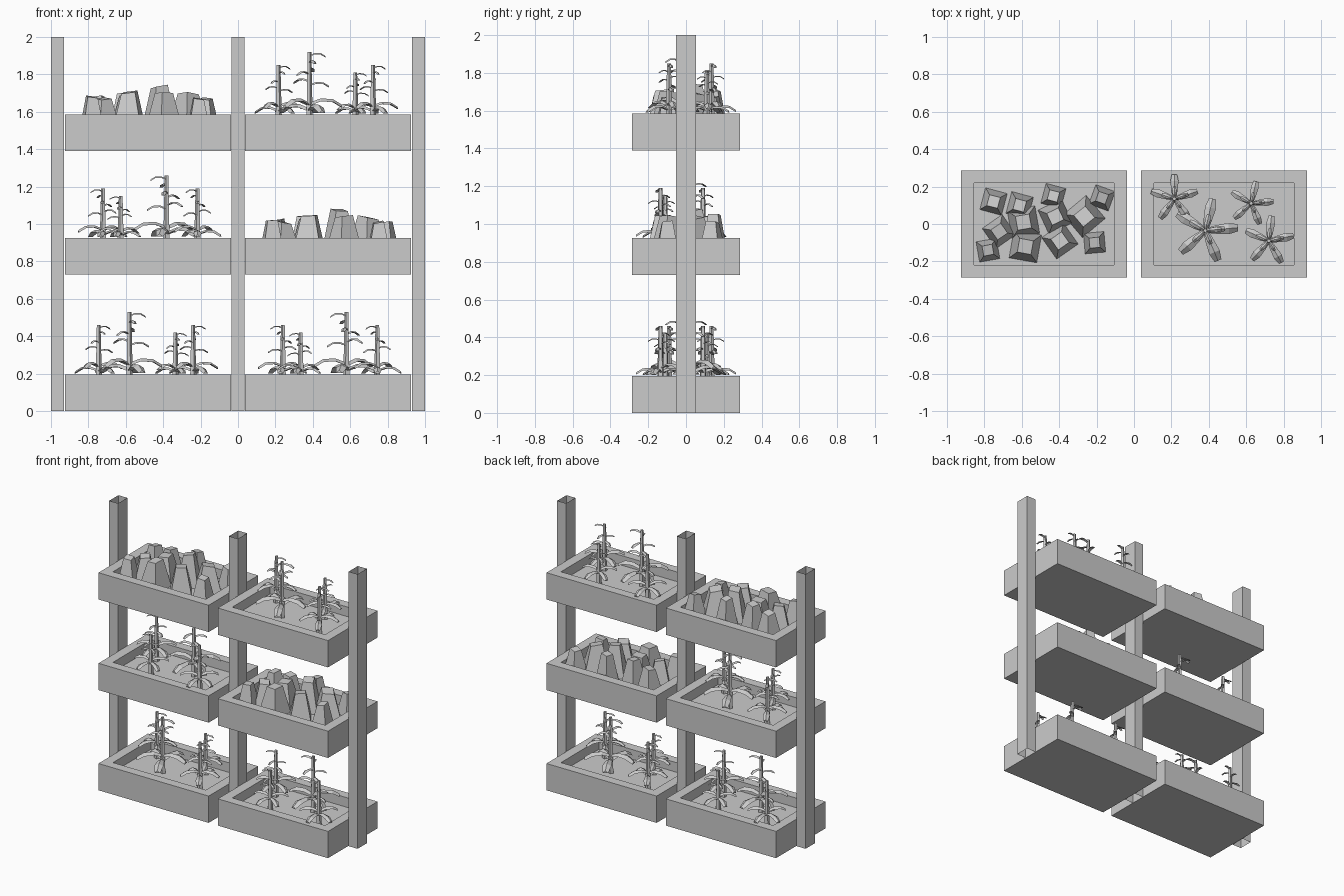
import bpy, bmesh, math, random
from mathutils import Matrix, Vector

if "Cube" in bpy.data.objects:
    bpy.data.objects.remove(bpy.data.objects["Cube"])

random.seed(4)
RIM = 0.195      # tray height
SOIL = -0.07     # soil level relative to the rim


def finish(name, bm, loc=(0, 0, 0), turn=0.0):
    bmesh.ops.recalc_face_normals(bm, faces=bm.faces)
    me = bpy.data.meshes.new(name)
    bm.to_mesh(me)
    bm.free()
    return place(name, me, loc, turn)


def place(name, me, loc, turn=0.0):
    ob = bpy.data.objects.new(name, me)
    ob.location = loc
    ob.rotation_euler.z = turn
    bpy.context.collection.objects.link(ob)
    return ob


def loft(bm, rings, caps=True):
    """Skin a list of equal-length point rings."""
    vs = [[bm.verts.new(p) for p in r] for r in rings]
    n = len(vs[0])
    for a, b in zip(vs, vs[1:]):
        for i in range(n):
            j = (i + 1) % n
            bm.faces.new((a[i], a[j], b[j], b[i]))
    if caps:
        bm.faces.new(vs[0][::-1])
        bm.faces.new(vs[-1])


def rect(hx, hy, z):
    return [Vector((sx * hx, sy * hy, z)) for sx, sy in ((-1, -1), (1, -1), (1, 1), (-1, 1))]


# Posts: square tubes open at both ends
for name, x in (("left_post", -0.965), ("middle_post", 0), ("right_post", 0.965)):
    bm = bmesh.new()
    loft(bm, [rect(0.036, 0.053, 0), rect(0.036, 0.053, 2)], caps=False)
    finish(name, bm, (x, 0, 0))


# Tray: outer walls, flat rim, recessed soil bed
def tray(name, loc):
    bm = bmesh.new()
    loft(bm, [rect(0.444, 0.285, 0), rect(0.444, 0.285, RIM),
              rect(0.374, 0.218, RIM), rect(0.374, 0.218, RIM + SOIL)])
    finish(name, bm, loc)


# Leaf: arched strip with a ridged triangular section
LEAF = ((0.0, 0.0, 0.07), (0.35, 0.13, 0.13), (0.72, 0.11, 0.17), (1.0, -0.06, 0.11))


def leaf(bm, z, length, ang):
    rot = Matrix.Rotation(ang, 4, 'Z')
    rings = []
    for r, h, w in LEAF:
        x, y, zz = r * length, w * length, z + h * length
        t = 0.09 * length
        rings.append([rot @ Vector(p) for p in ((x, -y, zz - t), (x, y, zz - t), (x, 0, zz))])
    loft(bm, rings)


# Upper leaves: spoke index, height fraction, length fraction
UPPER = ((0, 0.48, 0.6), (2, 0.54, 0.55), (3, 0.66, 0.5), (1, 0.72, 0.5),
         (4, 0.84, 0.45), (0, 0.95, 0.5))


def plant_mesh(height, length, first):
    bm = bmesh.new()
    ring = lambda r, z: [Vector((r * math.cos(k * math.tau / 5), r * math.sin(k * math.tau / 5), z))
                         for k in range(5)]
    loft(bm, [ring(0.02, SOIL), ring(0.015, height * 0.4), ring(0.011, height)])
    spoke = lambda k: math.radians(first + 72 * k)
    for k in range(5):
        leaf(bm, height * (0.1 + 0.09 * (k % 3 == 0)), length, spoke(k))
    for k, z, s in UPPER:
        leaf(bm, height * z, length * s, spoke(k))
    bmesh.ops.recalc_face_normals(bm, faces=bm.faces)
    me = bpy.data.meshes.new("plant")
    bm.to_mesh(me)
    bm.free()
    return me


# Plants of one tray: x, y, height above rim, leaf length, first leaf angle
PLANTS = [(x, y, plant_mesh(h, l, a)) for x, y, h, l, a in (
    (-0.265, 0.135, 0.265, 0.13, 18), (-0.10, -0.035, 0.335, 0.175, 5),
    (0.145, 0.11, 0.225, 0.12, 5), (0.24, -0.09, 0.265, 0.135, 12))]

# Leafy clumps of one tray: x, y, height above rim, base width, turn
CLUMPS = ((-0.27, 0.12, 0.10, 0.12, -15), (-0.13, 0.10, 0.12, 0.12, -15),
          (0.05, 0.15, 0.13, 0.11, -15), (0.31, 0.14, 0.09, 0.11, -20),
          (-0.24, -0.04, 0.09, 0.13, 35), (-0.11, 0.01, 0.11, 0.15, 10),
          (0.06, 0.04, 0.155, 0.14, 25), (0.215, 0.04, 0.115, 0.16, 40),
          (-0.30, -0.14, 0.10, 0.11, 10), (-0.10, -0.12, 0.125, 0.15, -10),
          (0.085, -0.09, 0.12, 0.14, 35), (0.27, -0.10, 0.09, 0.11, 5))


def clump_bed(name, loc):
    bm = bmesh.new()
    for x, y, h, w, a in CLUMPS:
        m = Matrix.Translation((x, y, 0)) @ Matrix.Rotation(math.radians(a), 4, 'Z')
        tilt = Matrix.Rotation(random.uniform(-0.2, 0.2), 4, 'X') @ \
            Matrix.Rotation(random.uniform(-0.2, 0.2), 4, 'Y')
        top = [tilt @ p + Vector((0, 0, h - 0.005)) for p in rect(w * 0.25, w * 0.25, 0)]
        loft(bm, [[m @ p for p in r] for r in (rect(w / 2, w / 2, SOIL), top)])
    finish(name, bm, loc)


# Trays with contents: side, level, base height, turn (None = clumps)
for side, level, z, turn in (("left", "top", 1.39, None), ("right", "top", 1.39, 0),
                             ("left", "middle", 0.73, math.pi), ("right", "middle", 0.73, None),
                             ("left", "bottom", 0, 0), ("right", "bottom", 0, math.pi)):
    cx = -0.481 if side == "left" else 0.481
    tag = f"{level}_{side}"
    tray(tag + "_tray", (cx, 0, z))
    if turn is None:
        clump_bed(tag + "_clumps", (cx, 0, z + RIM))
    else:
        s = math.cos(turn)
        for i, (x, y, me) in enumerate(PLANTS):
            place(f"{tag}_plant_{i + 1}", me, (cx + s * x, s * y, z + RIM), turn)
